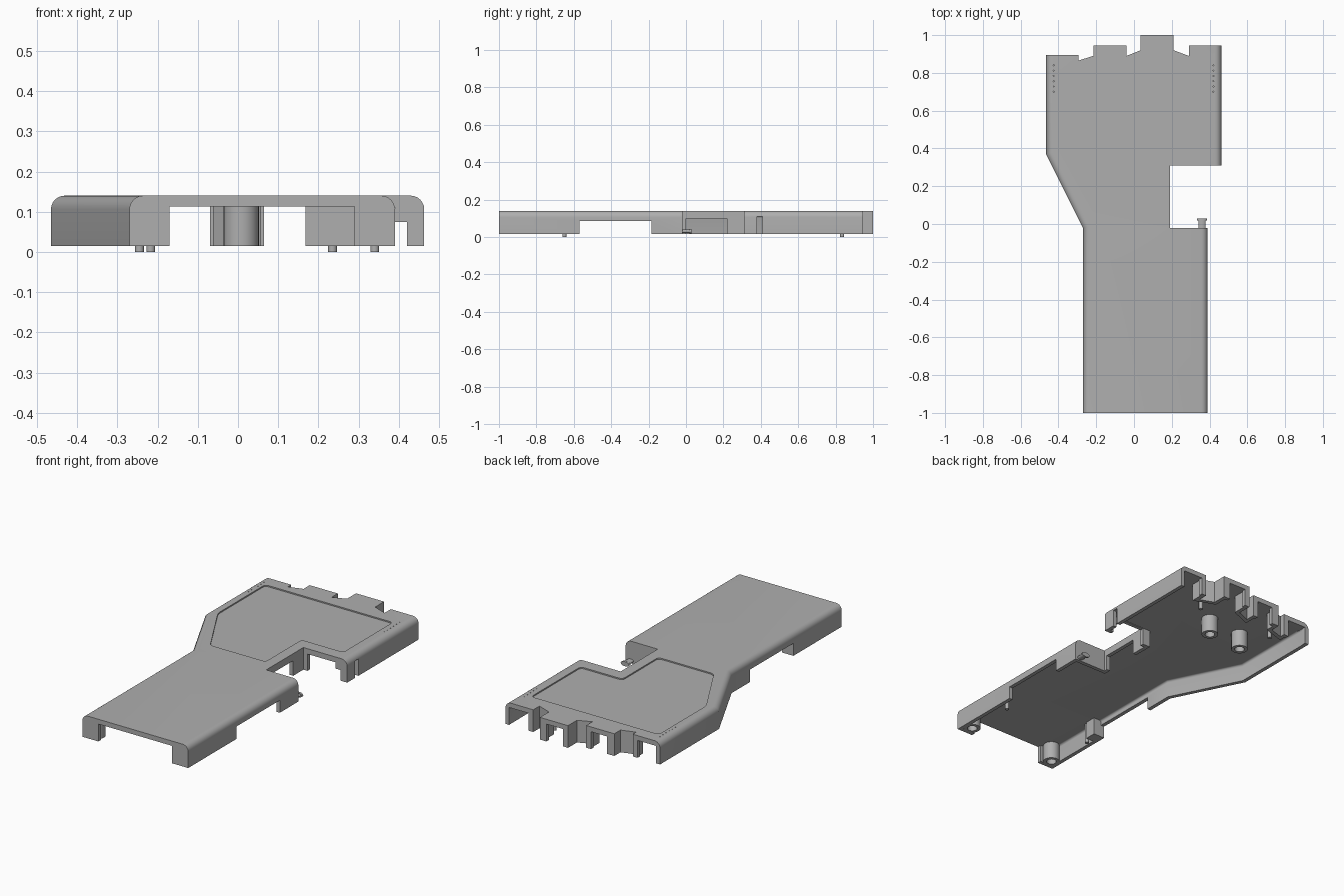
import bpy, bmesh, math
from mathutils import Vector

cube = bpy.data.objects.get("Cube")
if cube:
    bpy.data.objects.remove(cube)

TOP, RIM, CEILING, WALL = 0.14, 0.015, 0.113, 0.022

grey = bpy.data.materials.new("plain_grey")
grey.use_nodes = True
grey.diffuse_color = (0.43, 0.43, 0.43, 1)
grey.node_tree.nodes["Principled BSDF"].inputs["Base Color"].default_value = (0.43, 0.43, 0.43, 1)


def finish(name, bm):
    bmesh.ops.recalc_face_normals(bm, faces=bm.faces)
    mesh = bpy.data.meshes.new(name)
    bm.to_mesh(mesh)
    bm.free()
    mesh.materials.append(grey)
    obj = bpy.data.objects.new(name, mesh)
    bpy.context.collection.objects.link(obj)
    return obj


def prism(points, z0, z1):
    bm = bmesh.new()
    face = bm.faces.new([bm.verts.new((x, y, z0)) for x, y in points])
    moved = bmesh.ops.extrude_face_region(bm, geom=[face])["geom"]
    bmesh.ops.translate(bm, vec=(0, 0, z1 - z0),
                        verts=[v for v in moved if isinstance(v, bmesh.types.BMVert)])
    return bm


def box(name, x0, x1, y0, y1, z0, z1):
    return finish(name, prism([(x0, y0), (x1, y0), (x1, y1), (x0, y1)], z0, z1))


def activate(obj):
    bpy.ops.object.select_all(action="DESELECT")
    obj.select_set(True)
    bpy.context.view_layer.objects.active = obj


def smooth(obj):
    activate(obj)
    bpy.ops.object.shade_smooth_by_angle(angle=math.radians(35))


def cylinder(name, x, y, r, z0, z1, sides=24):
    pts = [(x + r * math.cos(i * math.tau / sides), y + r * math.sin(i * math.tau / sides))
           for i in range(sides)]
    return finish(name, prism(pts, z0, z1))


def cut(obj, cutter):
    cutter.hide_render = True
    mod = obj.modifiers.new("cut", "BOOLEAN")
    mod.operation, mod.solver, mod.object = "DIFFERENCE", "EXACT", cutter
    activate(obj)
    bpy.ops.object.modifier_apply(modifier=mod.name)
    bpy.data.objects.remove(cutter)


def inset(points, d):
    """Mitred inward offset of a counter-clockwise outline."""
    out = []
    for i, p in enumerate(points):
        a, b, c = Vector(points[i - 1]), Vector(p), Vector(points[(i + 1) % len(points)])
        u, v = (b - a).normalized(), (c - b).normalized()
        n, m = Vector((-u.y, u.x)), Vector((-v.y, v.x))
        q = b + (n + m) * (d / (1 + n.dot(m)))
        out.append((q.x, q.y))
    return out


# Cover outline, counter-clockwise from the front left corner
outline = [(-0.27, -1), (0.39, -1), (0.39, -0.02), (0.19, -0.02), (0.19, 0.31), (0.463, 0.31),
           (0.463, 0.945), (0.29, 0.945), (0.29, 0.89), (0.21, 0.92), (0.21, 1), (0.035, 1),
           (0.035, 0.92), (-0.04, 0.89), (-0.04, 0.945), (-0.215, 0.945), (-0.215, 0.89),
           (-0.295, 0.865), (-0.295, 0.895), (-0.465, 0.895), (-0.465, 0.37), (-0.27, -0.02)]


def rounded_cover(points, z0, z1, radius):
    """Outline solid whose long side edges are rounded along the top."""
    bm = prism(points, z0, z1)
    sides = [e for e in bm.edges if all(v.co.z > z1 - 0.001 for v in e.verts)
             and e.calc_length() > 0.4 and abs(e.verts[0].co.y - e.verts[1].co.y) > 0.3
             and abs((e.verts[0].co.x + e.verts[1].co.x) / 2 - 0.06) > 0.2]
    bmesh.ops.bevel(bm, geom=sides, offset=radius, segments=6, profile=0.5, affect="EDGES")
    return bm


cover = finish("cover_shell", rounded_cover(outline, RIM, TOP, 0.034))
cut(cover, finish("cavity", rounded_cover(inset(outline, WALL), -0.1, CEILING, 0.012)))

# Openings in the walls: x range, y range, height of the opening
openings = [(-0.17, 0.29, -1.1, -0.95, CEILING),     # front
            (-0.6, 0.6, -0.57, -0.185, 0.085),       # both sides
            (0.15, 0.25, 0.0, 0.22, 0.1),            # recess side
            (0.215, 0.39, 0.28, 0.34, 0.11),         # recess back
            (0.38, 0.42, 0.28, 0.34, 0.075),
            (0.43, 0.5, 0.38, 0.41, 0.11),           # side slot
            (-0.44, -0.325, 0.84, 1.1, CEILING),     # rear ports
            (-0.17, -0.07, 0.84, 1.1, CEILING),
            (0.065, 0.17, 0.84, 1.1, CEILING),
            (0.32, 0.44, 0.84, 1.1, CEILING)]
for x0, x1, y0, y1, z in openings:
    cut(cover, box("opening", x0, x1, y0, y1, -0.1, z))

# Shallow label recess on the top
label = [(-0.215, 0.06), (0.13, 0.06), (0.13, 0.38), (0.39, 0.38),
         (0.39, 0.82), (-0.405, 0.82), (-0.405, 0.4)]
bm = prism(label, TOP - 0.007, TOP + 0.05)
upright = [e for e in bm.edges if abs(e.verts[0].co.z - e.verts[1].co.z) > 0.01]
bmesh.ops.bevel(bm, geom=upright, offset=0.02, segments=4, profile=0.5, affect="EDGES")
cut(cover, finish("label_recess", bm))

# Rows of tiny indicator holes beside the label
for x in (-0.425, 0.42):
    for i in range(6):
        cut(cover, cylinder("hole", x, 0.7 + i * 0.028, 0.003, TOP - 0.01, TOP + 0.05, 8))
smooth(cover)

# Hollow screw posts under the cover
posts = {"front_left_post": (0.335, -0.945), "front_right_post": (-0.217, -0.945),
         "rear_middle_post": (0.008, 0.64), "rear_side_post": (-0.215, 0.62)}
for name, (x, y) in posts.items():
    post = cylinder(name, x, y, 0.044, RIM, CEILING + 0.01)
    cut(post, cylinder("bore", x, y, 0.026, -0.1, 0.08))
    smooth(post)

# Locating pins that reach below the rim
for i, (x, y) in enumerate([(0.34, -0.65), (-0.217, -0.65), (0.235, 0.835), (-0.245, 0.835)]):
    smooth(cylinder("locating_pin_%d" % (i + 1), x, y, 0.011, 0, CEILING + 0.01, 16))

# Small block against the side wall
box("side_block", -0.255, -0.2, -0.635, -0.57, RIM, CEILING + 0.005)

# Knob sticking out into the side recess
for name, r, y0, y1 in (("knob_stem", 0.019, -0.04, 0.02), ("knob_head", 0.026, 0.018, 0.03)):
    knob = cylinder(name, 0, 0, r, y0, y1)
    knob.rotation_euler = (-math.pi / 2, 0, 0)
    knob.scale = (1, 0.5, 1)
    knob.location = (0.36, 0, 0.03)
    smooth(knob)
